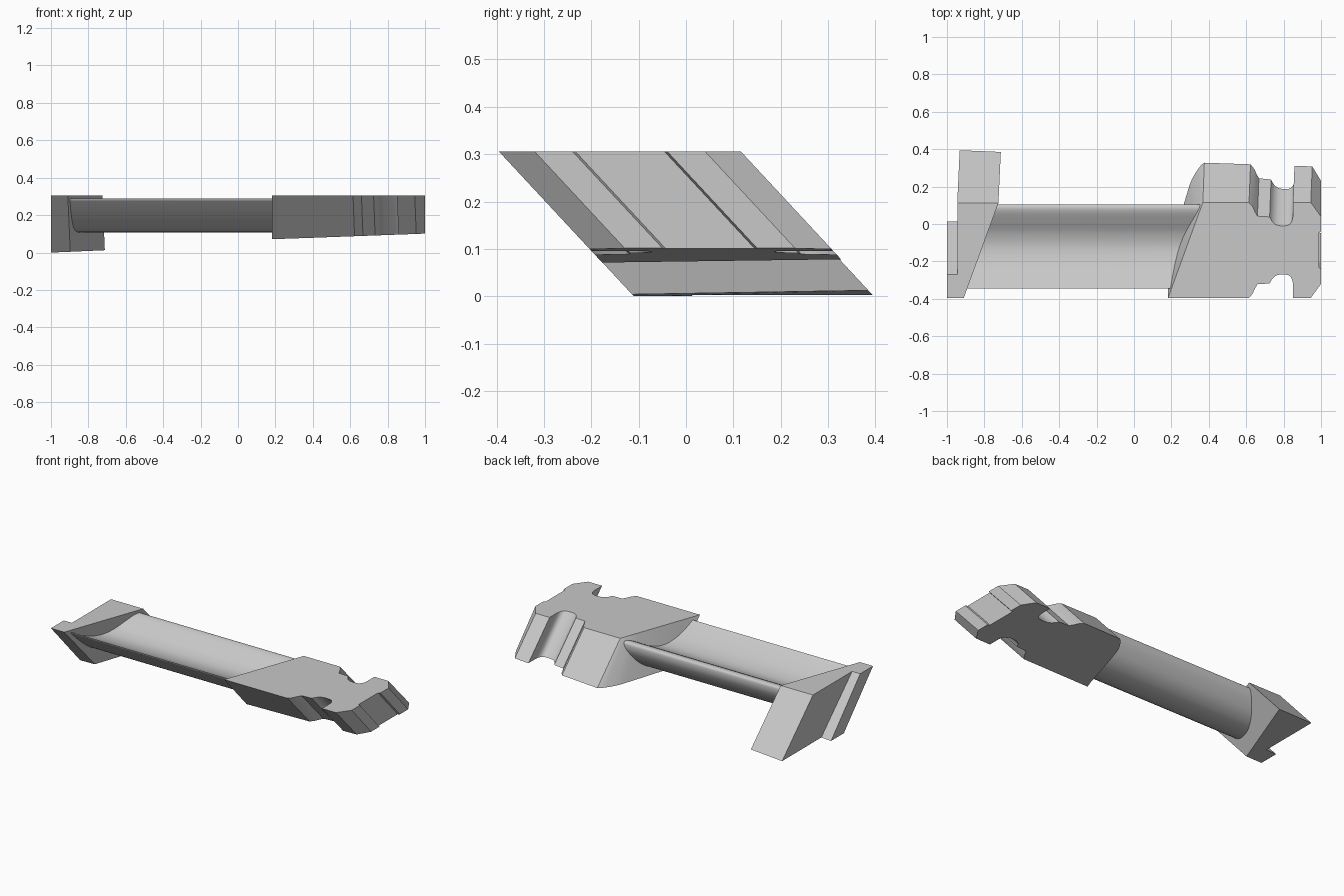
import bpy, bmesh, math

cube = bpy.data.objects.get("Cube")
if cube:
    bpy.data.objects.remove(cube, do_unlink=True)

TOP = 0.306     # height of the flat upper faces
SHEAR = 0.93    # backward lean per unit of depth
CHORD = 0.36    # sideways slant of the platform faces

steel = bpy.data.materials.new("grey_metal")
steel.use_nodes = True
steel.diffuse_color = (0.58, 0.58, 0.58, 1)
steel.node_tree.nodes["Principled BSDF"].inputs["Base Color"].default_value = (0.58, 0.58, 0.58, 1)


def loft(name, first, last, angle):
    """Closed solid between two matching rings."""
    bm = bmesh.new()
    a = [bm.verts.new(p) for p in first]
    b = [bm.verts.new(p) for p in last]
    n = len(a)
    bm.faces.new(a)
    bm.faces.new(b[::-1])
    for i in range(n):
        j = (i + 1) % n
        bm.faces.new((a[i], b[i], b[j], a[j]))
    bmesh.ops.recalc_face_normals(bm, faces=bm.faces)
    mesh = bpy.data.meshes.new(name)
    bm.to_mesh(mesh)
    bm.free()
    obj = bpy.data.objects.new(name, mesh)
    bpy.context.collection.objects.link(obj)
    mesh.materials.append(steel)
    bpy.ops.object.select_all(action='DESELECT')
    obj.select_set(True)
    bpy.context.view_layer.objects.active = obj
    bpy.ops.object.shade_smooth_by_angle(angle=math.radians(angle))
    return obj


def leaning_block(name, outline, floor, drift, bulge=None):
    """Outline on the top plane, swept down and back to a tilted floor."""
    bulge = bulge or {}
    top, low = [], []
    for i, (x, y) in enumerate(outline):
        z = floor(x)
        top.append((x, y, TOP))
        low.append((x + drift(x) - bulge.get(i, 0), y + SHEAR * (TOP - z), z))
    return loft(name, top, low, 32)


def smooth_loop(points, steps=5):
    """Catmull-Rom curve through an open list of points."""
    pts = [points[0]] + points + [points[-1]]
    out = []
    for a, b, c, d in zip(pts, pts[1:], pts[2:], pts[3:]):
        for k in range(steps):
            t = k / steps
            out.append(tuple(0.5 * (2 * q + (r - p) * t + (2 * p - 5 * q + 4 * r - s) * t * t
                                    + (3 * q - p - 3 * r + s) * t ** 3)
                             for p, q, r, s in zip(a, b, c, d)))
    return out + [points[-1]]


# Tip platform with a stepped outer edge
leaning_block("tip_platform",
              [(-1, -0.395), (-0.91, -0.395), (-0.725, 0.112), (-0.945, 0.112),
               (-0.945, -0.27), (-1, -0.27)],
              lambda x: 0.045 * (x + 1),
              lambda x: 0.013 if x > -0.99 else 0)

# Root block: one notched edge mirrored front to back
MID = -0.14
edge = [(0.615, 0.2555), (0.634, 0.233), (0.647, 0.205), (0.66, 0.182)]
edge += smooth_loop([(0.725, 0.178), (0.742, 0.15), (0.77, 0.132), (0.82, 0.132),
                     (0.842, 0.15), (0.85, 0.18)], 4)
edge += [(0.85, 0.2555), (0.945, 0.2555), (1, 0.18), (1, 0.1), (0.988, 0.094)]
outline = [(x, MID - y) for x, y in edge] + [(x, MID + y) for x, y in reversed(edge)]
start = len(outline)
STEPS = 14
bulge = {}
for i in range(STEPS + 1):
    t = (i / STEPS) ** 1.4
    outline.append((0.368 - 0.186 * t, 0.1155 - 0.511 * t))
    bulge[start + i] = 0.042 * min(1, t / 0.2) ** 0.6 * (1 - t) ** 0.7
leaning_block("root_block", outline,
              lambda x: 0.071 + 0.037 * (x - 0.18),
              lambda x: 0.008 if 0.2 < x < 0.98 else 0, bulge)

# Airfoil: thick rounded back edge, hollow above and round below
section = smooth_loop([(-0.345, 0.29), (-0.28, 0.252), (-0.2, 0.219), (-0.12, 0.207),
                       (-0.05, 0.222), (0.01, 0.254), (0.06, 0.28), (0.09, 0.286),
                       (0.105, 0.272), (0.098, 0.225), (0.055, 0.157), (-0.005, 0.117),
                       (-0.07, 0.108), (-0.14, 0.12), (-0.2, 0.153), (-0.28, 0.22),
                       (-0.344, 0.282)])


def section_end(offset):
    ring = []
    for y, z in section:
        along = y - SHEAR * (TOP - z) + 0.39
        ring.append((offset + CHORD * along, y, z))
    return ring


loft("airfoil", section_end(-0.935), section_end(0.215), 45)
